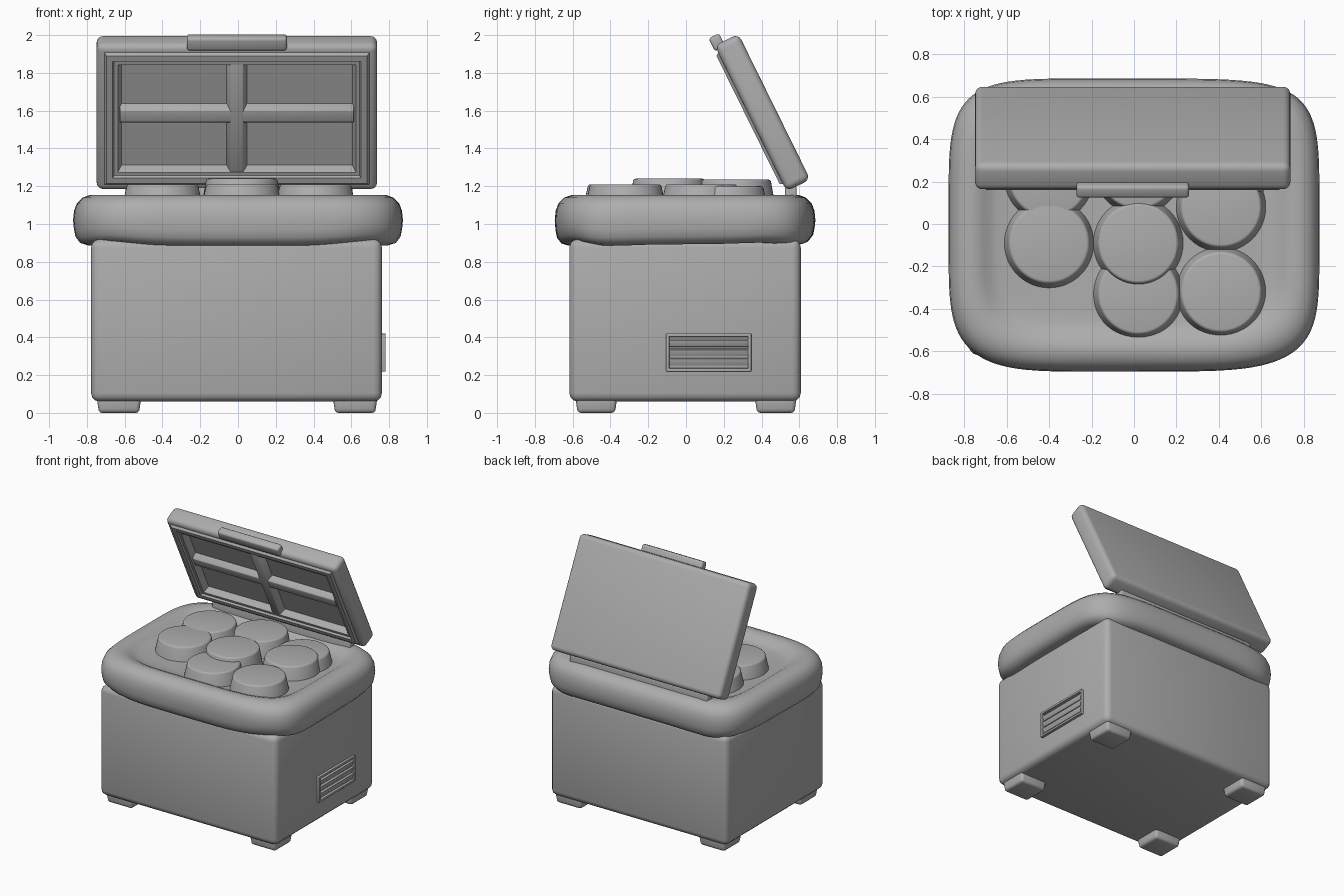
import bpy, bmesh, math
from mathutils import Matrix, Vector

if "Cube" in bpy.data.objects:
    bpy.data.objects.remove(bpy.data.objects["Cube"], do_unlink=True)

grey = bpy.data.materials.new("plain grey")
grey.use_nodes = True
grey.diffuse_color = (0.42, 0.42, 0.42, 1)
grey.node_tree.nodes["Principled BSDF"].inputs["Base Color"].default_value = grey.diffuse_color


def finish(name, bm, matrix=None, angle=35):
    """Turn a bmesh into a shaded object."""
    bmesh.ops.recalc_face_normals(bm, faces=bm.faces)
    mesh = bpy.data.meshes.new(name)
    bm.to_mesh(mesh)
    bm.free()
    mesh.materials.append(grey)
    obj = bpy.data.objects.new(name, mesh)
    bpy.context.collection.objects.link(obj)
    if matrix:
        obj.matrix_world = matrix
    bpy.ops.object.select_all(action="DESELECT")
    obj.select_set(True)
    bpy.context.view_layer.objects.active = obj
    bpy.ops.object.shade_smooth_by_angle(angle=math.radians(angle))
    return obj


def box_mesh(center, size, bevel=0.0, segments=3):
    bm = bmesh.new()
    bmesh.ops.create_cube(bm, size=1)
    bmesh.ops.scale(bm, vec=size, verts=bm.verts)
    bmesh.ops.translate(bm, vec=center, verts=bm.verts)
    if bevel:
        bmesh.ops.bevel(bm, geom=bm.edges[:], offset=bevel, segments=segments,
                        profile=0.5, affect="EDGES")
    return bm


def box(name, center, size, bevel=0.0, matrix=None):
    return finish(name, box_mesh(center, size, bevel), matrix)


# Main body and corner feet
box("body", (-0.008, -0.005, 0.49), (1.54, 1.225, 0.86), 0.045)
for x, side in ((-0.63, "right"), (0.62, "left")):
    for y, end in ((-0.475, "front"), (0.475, "back")):
        bm = box_mesh((x, y, 0.05), (0.235, 0.22, 0.1), 0.022)
        for v in bm.verts:
            if v.co.z < 0.05:
                v.co.x = x + (v.co.x - x) * 0.93
                v.co.y = y + (v.co.y - y) * 0.93
        finish(f"{end}_{side}_foot", bm)

# Soft bulging collar with a sunken tray, lofted from rounded rings
FLOOR = 1.105
profile = [(0.13, 0.9), (0.075, 0.893), (0.035, 0.905), (0.012, 0.935), (0.004, 0.975),
           (0.0, 1.02), (0.005, 1.07), (0.02, 1.11), (0.05, 1.14), (0.09, 1.154),
           (0.13, 1.152), (0.165, 1.138), (0.195, 1.118), (0.23, 1.108), (0.3, FLOOR)]
N = 96


def signed_power(value, power):
    return math.copysign(abs(value) ** power, value)


bm = bmesh.new()
rings = []
for inset, z in profile:
    ring = []
    for i in range(N):
        a = math.tau * i / N
        wave = 0.006 * math.sin(3 * a + 0.6)
        sag = 0.008 * math.sin(5 * a) if z < 1 else 0
        ring.append(bm.verts.new((
            (0.873 - inset) * signed_power(math.cos(a), 0.4),
            (0.69 - inset + wave) * signed_power(math.sin(a), 0.4),
            z + sag)))
    rings.append(ring)
for low, high in zip(rings, rings[1:]):
    for i in range(N):
        j = (i + 1) % N
        bm.faces.new((low[i], low[j], high[j], high[i]))
bm.faces.new(rings[0])
bm.faces.new(rings[-1])
finish("collar", bm, angle=60)

# Round tapered containers standing in the tray
cups = [(-0.4, -0.09, 1.21), (-0.4, 0.22, 1.21), (0.02, -0.09, 1.24), (0.02, -0.33, 1.21),
        (0.02, 0.26, 1.235), (0.41, -0.32, 1.21), (0.41, 0.08, 1.21), (0.41, 0.22, 1.2)]
for n, (x, y, top) in enumerate(cups):
    base = FLOOR - 0.02
    bm = bmesh.new()
    bmesh.ops.create_cone(bm, cap_ends=True, segments=48, radius1=0.215, radius2=0.188,
                          depth=top - base,
                          matrix=Matrix.Translation((x, y, (top + base) / 2)))
    rim = [e for e in bm.edges if all(v.co.z > top - 0.001 for v in e.verts)]
    bmesh.ops.bevel(bm, geom=rim, offset=0.012, segments=3, profile=0.5, affect="EDGES")
    finish(f"container_{n + 1}", bm)

# Hinge strip behind the tray
box("hinge_strip", (0.005, 0.555, 1.145), (1.2, 0.06, 0.11), 0.01)

# Tilted lid with a raised seal and sunken inner panel
tilt = Matrix.Translation((-0.006, 0.405, 1.59)) @ Matrix.Rotation(0.458, 4, "X")
bm = box_mesh((0, 0, 0), (1.485, 0.14, 0.86), 0.035, 4)
bm.normal_update()
inner = max((f for f in bm.faces if f.normal.y < -0.9), key=lambda f: f.calc_area())
for thickness, depth in ((0.006, 0), (0.012, 0.016), (0.032, 0), (0.008, -0.014),
                         (0.02, 0), (0.018, -0.05)):
    bmesh.ops.inset_region(bm, faces=[inner], thickness=thickness, depth=depth,
                           use_even_offset=True)
lid = finish("lid", bm, tilt, 25)

# Tapered cross bars that split the lid lining into four panels
for name, center, size in (("lid_upright_bar", (0, -0.04, 0), (0.12, 0.06, 0.66)),
                           ("lid_cross_bar", (0, -0.037, 0.01), (1.24, 0.06, 0.125))):
    bm = box_mesh(center, size)
    narrow = 0 if size[0] < size[2] else 2
    for v in bm.verts:
        if v.co.y < center[1]:
            v.co[narrow] = center[narrow] + (v.co[narrow] - center[narrow]) * 0.55
    bmesh.ops.bevel(bm, geom=bm.edges[:], offset=0.005, segments=2, profile=0.5, affect="EDGES")
    finish(name, bm, tilt)

# Lid handle
box("lid_handle", (0, -0.052, 0.44), (0.53, 0.062, 0.076), 0.015, tilt)

# Louvred vent on the left side
VX, VY, VZ, W, H = 0.765, 0.12, 0.32, 0.45, 0.2
for s, end in ((-1, "lower"), (1, "upper")):
    box(f"vent_{end}_edge", (VX, VY, VZ + s * (H / 2 - 0.008)), (0.034, W, 0.018), 0.004)
for s, end in ((-1, "front"), (1, "back")):
    box(f"vent_{end}_edge", (VX, VY + s * (W / 2 - 0.008), VZ), (0.034, 0.018, H), 0.004)
for k in (-1, 0, 1):
    slat = Matrix.Translation((VX, VY, VZ + 0.05 * k)) @ Matrix.Rotation(0.35, 4, "Y")
    box(f"vent_slat_{k + 2}", (0, 0, 0), (0.018, W - 0.03, 0.038), 0.003, slat)
